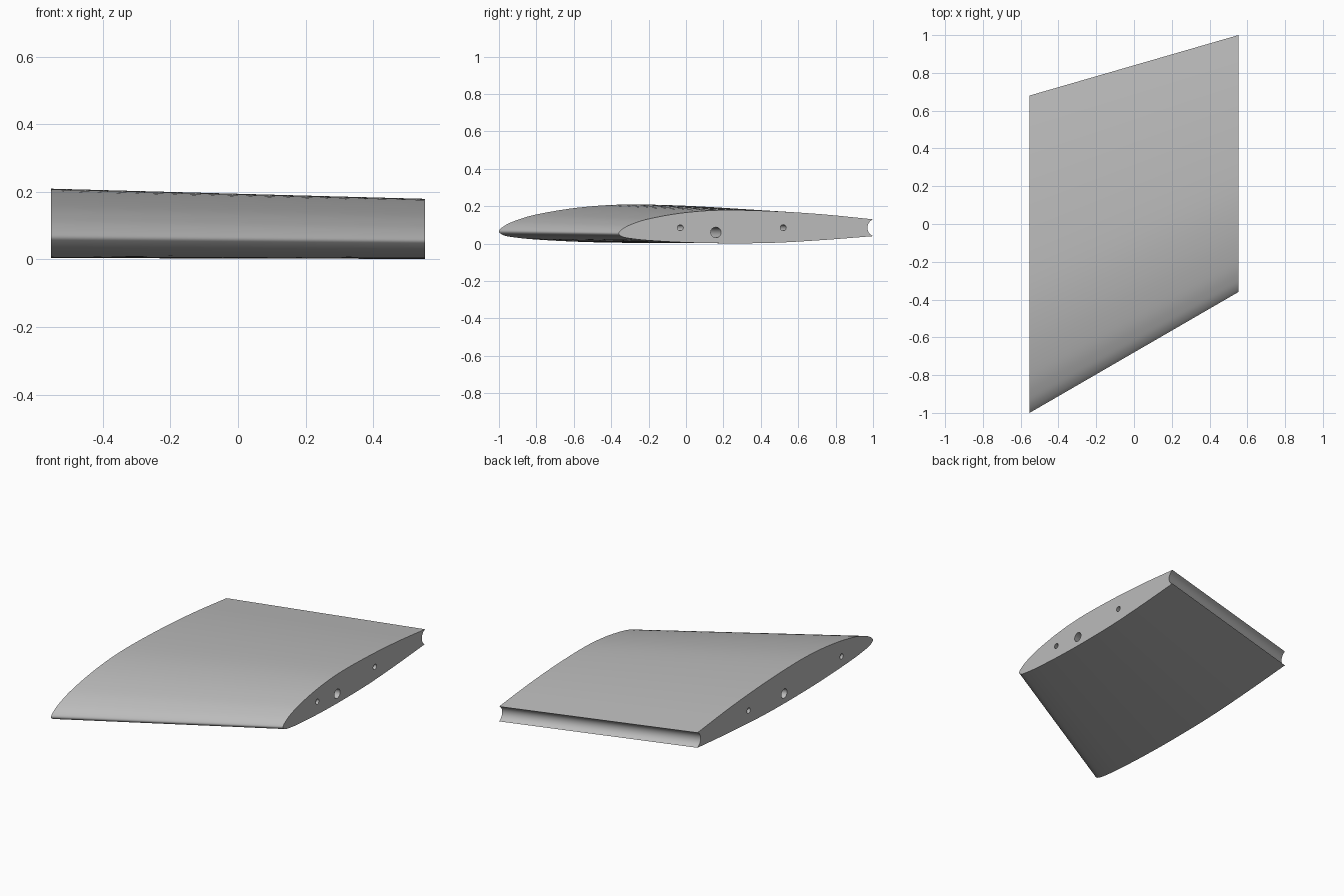
import bpy
import bmesh
import math
from mathutils import Vector

cube = bpy.data.objects.get("Cube")
if cube:
    bpy.data.objects.remove(cube, do_unlink=True)

HALF_SPAN = 0.553
# Aerofoil stations: chord fraction from the nose, upper height, lower height
STATIONS = [(1, .13, .04), (.8, .157, .019), (.6, .174, .004), (.4, .179, .002),
            (.25, .164, .007), (.12, .133, .017), (.05, .103, .027), (.015, .078, .037)]
NOSE = (0, .055)
GROOVE_DEPTH = 0.03
# Spar holes: (y, z) at the outer end, (y, z) at the inner end, radius
HOLES = [((-.03, .085), (-.70, .08), .016),
         ((.16, .06), (-.15, .065), .028),
         ((.52, .085), (.19, .092), .016)]

metal = bpy.data.materials.new("plain_grey")
metal.use_nodes = True
grey = (0.5, 0.5, 0.5, 1)
metal.diffuse_color = grey
metal.node_tree.nodes["Principled BSDF"].inputs["Base Color"].default_value = grey


def smooth_path(points, steps):
    """Catmull-Rom curve through the points."""
    pts = [Vector(p) for p in points]
    pts = [2 * pts[0] - pts[1]] + pts + [2 * pts[-1] - pts[-2]]
    out = []
    for a, b, c, d in zip(pts, pts[1:], pts[2:], pts[3:]):
        for i in range(steps):
            t = i / steps
            out.append(b + (c - a) * t / 2 + (a - 2.5 * b + 2 * c - d / 2) * t ** 2
                       + (1.5 * (b - c) + (d - a) / 2) * t ** 3)
    return out + [pts[-2]]


def section(x, nose_y, tail_y, scale, lift, top_trim, low_trim):
    """Closed aerofoil outline with a hollow rounded trailing edge."""
    def place(f, z, trim):
        return (nose_y + f * (tail_y - nose_y), z * scale + lift + trim * f ** 3)
    upper = [place(f, top, top_trim) for f, top, low in STATIONS]
    lower = [place(f, low, low_trim) for f, top, low in reversed(STATIONS)]
    outline = smooth_path(upper + [place(*NOSE, 0)] + lower, 5)
    # Groove arc from the lower corner back to the upper corner
    half = (upper[0][1] - lower[-1][1]) / 2
    middle = lower[-1][1] + half
    radius = (half ** 2 + GROOVE_DEPTH ** 2) / (2 * GROOVE_DEPTH)
    sweep = math.asin(half / radius)
    centre = tail_y - GROOVE_DEPTH + radius
    for i in range(1, 12):
        a = -sweep + 2 * sweep * i / 12
        outline.append((centre - radius * math.cos(a), middle + radius * math.sin(a)))
    return [(x, y, z) for y, z in outline]


def loft(name, ring_a, ring_b):
    """Solid between two matching outlines."""
    bm = bmesh.new()
    a = [bm.verts.new(p) for p in ring_a]
    b = [bm.verts.new(p) for p in ring_b]
    for i in range(len(a)):
        j = (i + 1) % len(a)
        bm.faces.new((a[i], a[j], b[j], b[i]))
    bm.faces.new(a)
    bm.faces.new(b)
    bmesh.ops.recalc_face_normals(bm, faces=bm.faces)
    mesh = bpy.data.meshes.new(name)
    bm.to_mesh(mesh)
    bm.free()
    mesh.materials.append(metal)
    obj = bpy.data.objects.new(name, mesh)
    bpy.context.collection.objects.link(obj)
    return obj


# Swept, tapered wing panel
wing = loft("wing_panel",
            section(-HALF_SPAN, -1, .68, 1.16, .002, -.008, .005),
            section(HALF_SPAN, -.36, 1, 1, 0, 0, 0))
bpy.context.view_layer.objects.active = wing
wing.select_set(True)

# Spar holes bored from end to end
for outer, inner, radius in HOLES:
    start, end = Vector((-HALF_SPAN, *inner)), Vector((HALF_SPAN, *outer))
    reach = (end - start) * 0.02
    turns = [2 * math.pi * i / 24 for i in range(24)]
    rings = [[c + Vector((0, radius * math.cos(t), radius * math.sin(t))) for t in turns]
             for c in (start - reach, end + reach)]
    cutter = loft("hole_cutter", *rings)
    cutter.hide_render = True
    cut = wing.modifiers.new("spar_hole", "BOOLEAN")
    cut.operation = "DIFFERENCE"
    cut.solver = "EXACT"
    cut.object = cutter
    bpy.ops.object.modifier_apply(modifier=cut.name)
    bpy.data.objects.remove(cutter, do_unlink=True)

bpy.ops.object.shade_smooth_by_angle(angle=math.radians(35))
